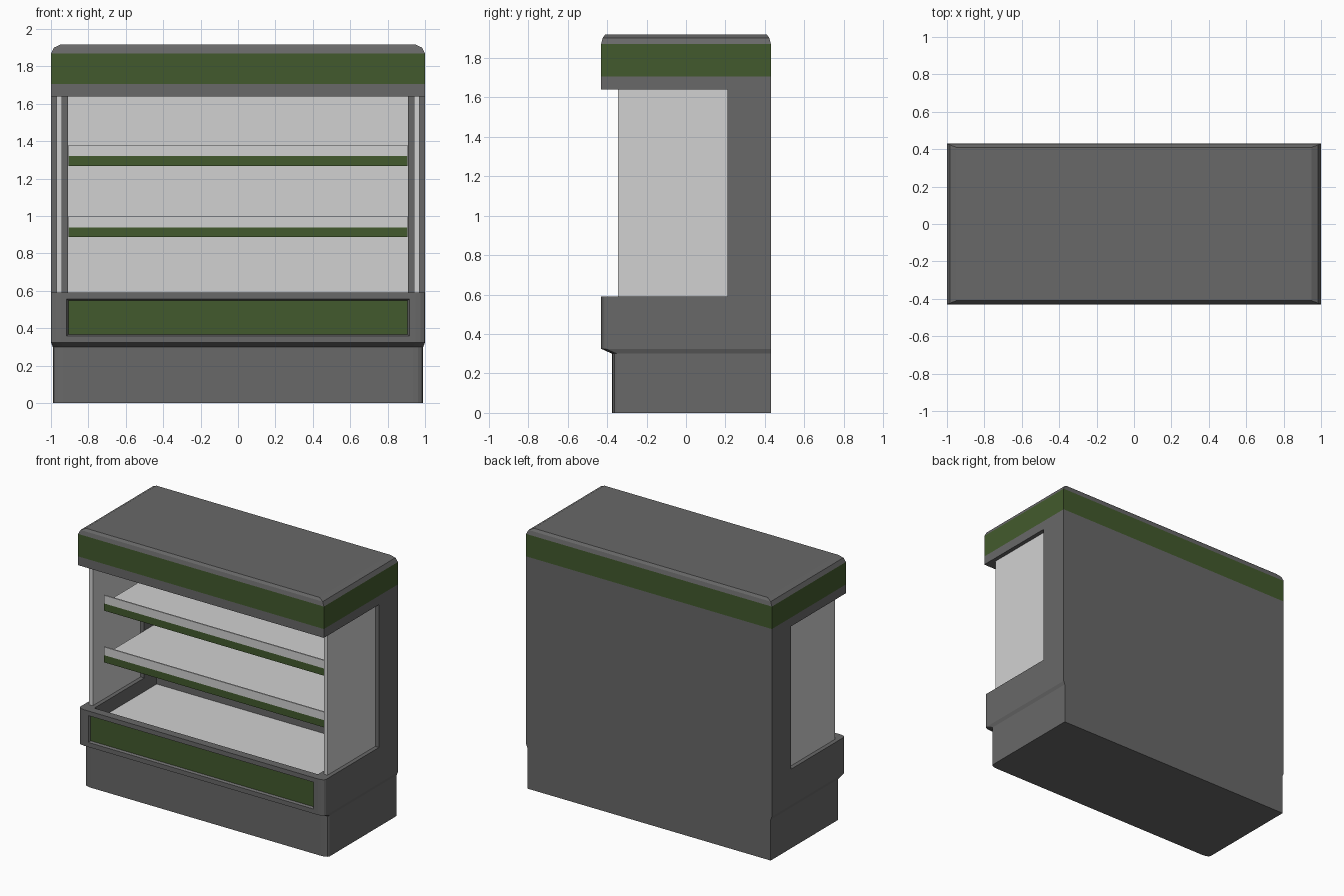
import bpy, bmesh, math

if "Cube" in bpy.data.objects:
    bpy.data.objects.remove(bpy.data.objects["Cube"])


def material(name, rgb):
    m = bpy.data.materials.new(name)
    m.diffuse_color = (*rgb, 1)
    m.use_nodes = True
    m.node_tree.nodes["Principled BSDF"].inputs["Base Color"].default_value = m.diffuse_color
    return m


GRAY = material("dark_gray", (0.140, 0.140, 0.140))
LIGHT = material("light_gray", (0.64, 0.64, 0.64))
GREEN = material("green", (0.055, 0.102, 0.026))


def finish(bm, name, mats):
    bmesh.ops.recalc_face_normals(bm, faces=bm.faces)
    me = bpy.data.meshes.new(name)
    bm.to_mesh(me)
    bm.free()
    for m in mats:
        me.materials.append(m)
    ob = bpy.data.objects.new(name, me)
    bpy.context.collection.objects.link(ob)
    return ob


def box(name, x0, x1, y0, y1, z0, z1, mat):
    bm = bmesh.new()
    bmesh.ops.create_cube(bm, size=1)
    for v in bm.verts:
        v.co.x = x0 + (v.co.x + .5) * (x1 - x0)
        v.co.y = y0 + (v.co.y + .5) * (y1 - y0)
        v.co.z = z0 + (v.co.z + .5) * (z1 - z0)
    return finish(bm, name, [mat])


def outline(hx, yf, yb, rx=0, ry=0, seg=3):
    """Rectangle in plan whose two front corners may be rounded."""
    pts = [(hx, yb), (-hx, yb)]
    if rx == 0:
        return pts + [(-hx, yf), (hx, yf)]
    arc = [(hx - rx + rx * math.sin(a), yf + ry - ry * math.cos(a))
           for a in (math.pi / 2 * i / seg for i in range(seg + 1))]
    return pts + [(-x, y) for x, y in reversed(arc)] + arc


def loft(rings, bands=None, cap_mat=0):
    """Skin a list of (z, outline); bands gives a material per skin strip."""
    bm = bmesh.new()
    loops = [[bm.verts.new((x, y, z)) for x, y in pts] for z, pts in rings]
    for k, (a, b) in enumerate(zip(loops, loops[1:])):
        for i in range(len(a)):
            j = (i + 1) % len(a)
            f = bm.faces.new((a[i], a[j], b[j], b[i]))
            f.material_index = bands[k] if bands else 0
    bm.faces.new(loops[0])
    bm.faces.new(loops[-1]).material_index = cap_mat
    bmesh.ops.recalc_face_normals(bm, faces=bm.faces)
    return bm


# plinth
plinth = outline(.99, -.375, .43, .055, .025)
finish(loft([(0, plinth), (.305, plinth)]), "plinth", [GRAY])

# lower body: flared bottom, rim, and open tub with a light floor
body = outline(1, -.43, .43, .05, .022)
tub = outline(.91, -.37, .355, .002, .002)
bm = loft([(.30, outline(.99, -.375, .43, .055, .025)), (.325, body),
           (.59, body), (.59, tub), (.49, tub)], cap_mat=1)

# recessed green panel in the front face
front = max((f for f in bm.faces if f.normal.y < -.99
             and f.calc_center_median().y < -.42), key=lambda f: f.calc_area())
bmesh.ops.inset_individual(bm, faces=[front], thickness=.048)
bmesh.ops.inset_individual(bm, faces=[front], thickness=.012, depth=-.015)
front.material_index = 2
finish(bm, "lower_body", [GRAY, LIGHT, GREEN])

# back wall with side pillars, U-shaped in plan
u_plan = [(-1, .21), (-.91, .21), (-.91, .355), (.91, .355),
          (.91, .21), (1, .21), (1, .43), (-1, .43)]
finish(loft([(.59, u_plan), (1.64, u_plan)]), "back_and_pillars", [GRAY])
box("back_liner", -.91, .91, .348, .356, .55, 1.64, LIGHT)

# side panels
for side, name in ((-1, "left"), (1, "right")):
    xs = sorted((side * .94, side * .97))
    box(name + "_side_panel", *xs, -.345, .215, .59, 1.64, LIGHT)

# shelves with green front strip and light lip
for name, z in (("lower", .94), ("upper", 1.32)):
    box(name + "_shelf", -.907, .907, -.255, .35, z - .05, z, LIGHT)
    box(name + "_shelf_strip", -.907, .907, -.263, -.255, z - .053, z, GREEN)
    box(name + "_shelf_lip", -.907, .907, -.263, -.253, z, z + .06, LIGHT)

# canopy with green band and bevelled top
full = outline(1, -.43, .43)
finish(loft([(1.64, full), (1.705, full), (1.87, full),
             (1.90, outline(.985, -.423, .423)),
             (1.917, outline(.95, -.41, .41))],
            bands=[0, 1, 0, 0]), "canopy", [GRAY, GREEN])
